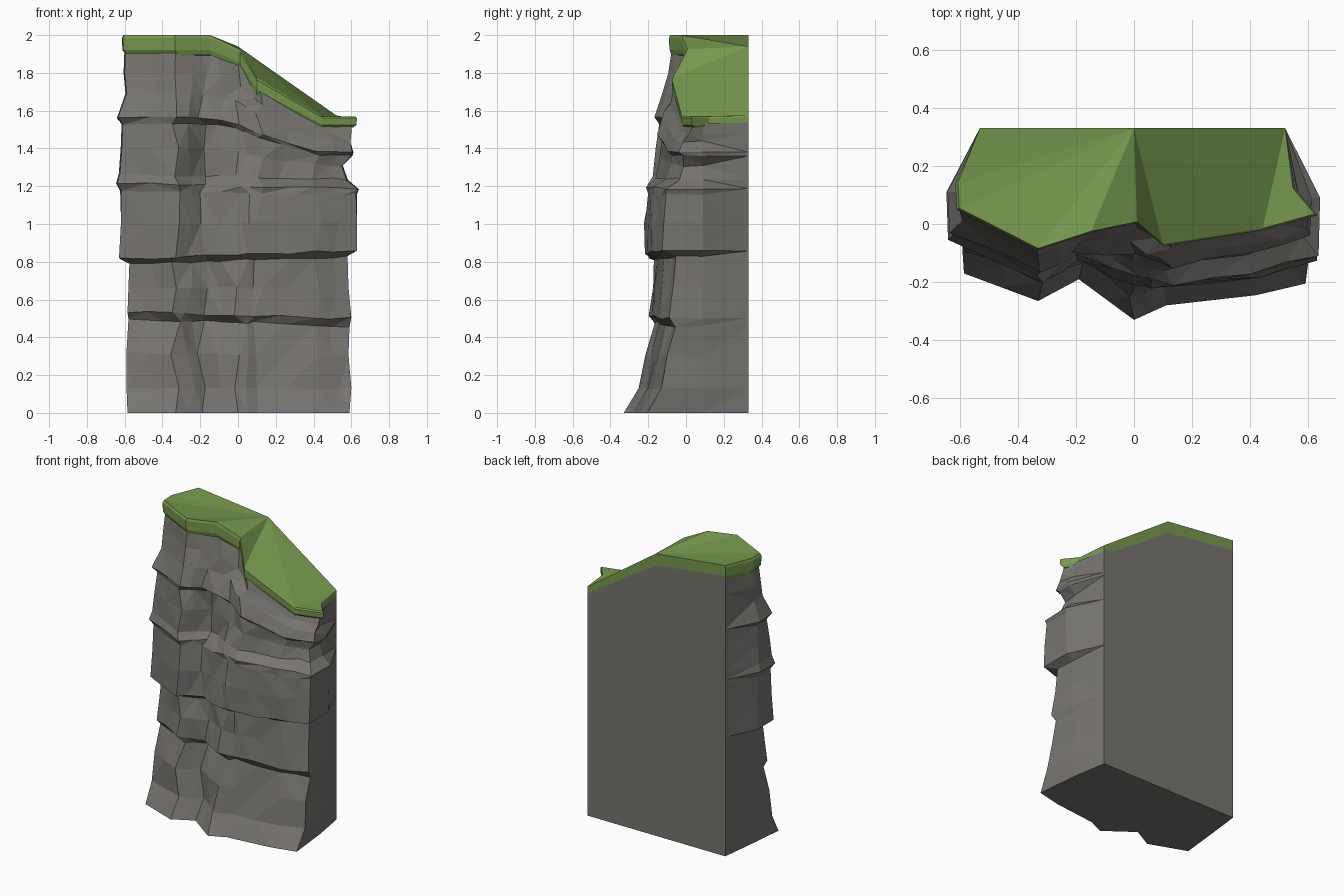
import bpy, bmesh, random
from mathutils import Vector

random.seed(4)
if "Cube" in bpy.data.objects:
    bpy.data.objects.remove(bpy.data.objects["Cube"])

BACK = 0.33


def material(name, rgb):
    m = bpy.data.materials.new(name)
    m.use_nodes = True
    m.diffuse_color = (*rgb, 1)
    bsdf = m.node_tree.nodes["Principled BSDF"]
    bsdf.inputs["Base Color"].default_value = (*rgb, 1)
    bsdf.inputs["Roughness"].default_value = 0.9
    return m


def finish(bm, name, mat):
    bmesh.ops.recalc_face_normals(bm, faces=bm.faces)
    mesh = bpy.data.meshes.new(name)
    bm.to_mesh(mesh)
    bm.free()
    obj = bpy.data.objects.new(name, mesh)
    bpy.context.collection.objects.link(obj)
    mesh.materials.append(mat)


def loft(bm, rings):
    """Join closed rings of points with quads and return the vertex rings."""
    rows = [[bm.verts.new(p) for p in ring] for ring in rings]
    n = len(rows[0])
    for low, high in zip(rows, rows[1:]):
        for i in range(n):
            j = (i + 1) % n
            bm.faces.new((low[i], low[j], high[j], high[i]))
    return rows


def slope(x):
    """0 on the high left plateau, rising to 1 on the low right shoulder."""
    steps = [(-0.15, 0), (0, 0.18), (0.12, 0.5), (0.45, 1)]
    if x <= steps[0][0]:
        return 0
    for (a, p), (b, q) in zip(steps, steps[1:]):
        if x <= b:
            return p + (q - p) * (x - a) / (b - a)
    return 1


# Rock strata: height, drop on the right, left x, right x,
# front shift at left and right, notch depth
strata = [
    (0.00, 0.00, -0.585, 0.59, -0.17, -0.17, 0.0),
    (0.13, 0.00, -0.59, 0.60, -0.10, -0.10, 0.0),
    (0.32, 0.02, -0.59, 0.585, -0.075, -0.08, 0.0),
    (0.50, 0.04, -0.58, 0.59, -0.035, -0.045, 0.0),
    (0.535, 0.035, -0.585, 0.60, -0.07, -0.08, 0.0),
    (0.66, 0.00, -0.58, 0.585, -0.055, -0.065, 0.0),
    (0.785, -0.045, -0.575, 0.58, -0.045, -0.055, 0.0),
    (0.815, -0.045, -0.63, 0.63, -0.085, -0.13, 0.0),
    (1.00, -0.01, -0.62, 0.63, -0.085, -0.13, 0.01),
    (1.175, 0.02, -0.62, 0.625, -0.07, -0.115, 0.02),
    (1.215, 0.03, -0.64, 0.635, -0.09, -0.12, 0.05),
    (1.265, 0.03, -0.625, 0.575, -0.075, -0.045, 0.06),
    (1.40, 0.09, -0.615, 0.55, -0.06, -0.02, 0.06),
    (1.53, 0.17, -0.61, 0.60, -0.035, -0.02, 0.035),
    (1.56, 0.18, -0.635, 0.605, -0.06, -0.045, 0.0),
    (1.69, 0.25, -0.59, 0.595, -0.015, -0.02, 0.0),
    (1.80, 0.32, -0.60, 0.60, 0.02, 0.015, 0.0),
    (1.93, 0.395, -0.595, 0.60, 0.04, 0.04, 0.0),
]

# Front columns: x, relief at the foot, relief at the top
columns = [(-0.33, -0.095, -0.115), (-0.19, -0.02, -0.05), (0.0, -0.16, -0.02),
           (0.11, -0.11, -0.10), (0.42, -0.075, -0.045)]


def stratum_ring(k, row):
    z, drop, xl, xr, dl, dr, notch = row
    t = z / 2
    plain = k in (0, len(strata) - 1)
    wob = 0 if plain else 0.014
    mid = 1 - abs(2 * t - 1)
    front = [(xl, dl + 0.02 * t + 0.03 * mid)]
    for i, (x, foot, top) in enumerate(columns):
        shift = dl + (dr - dl) * (x + 0.6) / 1.2
        y = shift + foot + (top - foot) * t + (notch if i == 1 else 0)
        front.append((x + random.uniform(-2, 2) * wob, y))
    front.append((xr, dr - 0.035 * (1 - t) + 0.03 * mid))
    # Split each span once and roughen the middle points
    pts = [front[0]]
    for a, b in zip(front, front[1:]):
        f = 0.5 + random.uniform(-0.15, 0.15) * (k > 0)
        rough = random.uniform(-1, 1) * wob
        pts.append((a[0] + (b[0] - a[0]) * f, a[1] + (b[1] - a[1]) * f + rough))
        pts.append(b)
    side = 0.95 + 0.06 * min(1, t * 1.6)
    right = side - (0.06 if z > 1.6 else 0)
    ring = [(-0.53, BACK), (xl * side, 0.11)] + pts
    ring += [(xr * right, 0.09), (0.52, BACK), (0, BACK)]
    out = []
    for x, y in ring:
        if 0 < k < 12:
            h = z - drop * (x + 0.6) / 1.2
        else:
            h = z - drop * slope(x)
        if y < 0 and not plain:
            h += random.uniform(-0.007, 0.007)
        out.append((x, y, h))
    return out


stone = material("grey_stone", (0.184, 0.175, 0.162))
grass = material("grass_green", (0.185, 0.32, 0.078))

# Layered rock body with flat, faceted faces
bm = bmesh.new()
rows = loft(bm, [stratum_ring(k, r) for k, r in enumerate(strata)])
bm.faces.new(rows[0])
bmesh.ops.triangulate(bm, faces=[f for f in bm.faces if len(f.verts) == 4])
finish(bm, "cliff_rock", stone)

# Grass cap: sloping slab with a thin bevelled rim
outline = [(0, BACK, 1.94), (-0.53, BACK, 2.0), (-0.615, 0.14, 2.0),
           (-0.61, 0.05, 2.0), (-0.335, -0.09, 2.0), (-0.15, -0.03, 2.0),
           (0.01, 0.003, 1.925), (0.1, -0.075, 1.775), (0.45, -0.02, 1.57),
           (0.63, 0.03, 1.57), (0.555, 0.12, 1.57), (0.52, BACK, 1.575)]


def cap_ring(scale, depth):
    """Outline at a share of the slab thickness, pulled in from the rim."""
    ring = []
    for x, y, z in outline:
        thick = 0.105 - 0.045 * slope(x)
        sy = y if y == BACK else BACK + (y - BACK) * scale
        sx = x if y == BACK else x * scale
        ring.append(Vector((sx, sy, z - thick * depth)))
    return ring


bm = bmesh.new()
rows = loft(bm, [cap_ring(0.965, 1), cap_ring(0.995, 0.75),
                 cap_ring(1, 0.15), cap_ring(0.985, 0)])
for ring in (rows[0], rows[-1]):
    for i in range(1, 8):
        bm.faces.new((ring[0], ring[i], ring[i + 1]))
    bm.faces.new((ring[0], ring[8], ring[11]))
    bm.faces.new((ring[8], ring[9], ring[10], ring[11]))
finish(bm, "grass_cap", grass)
